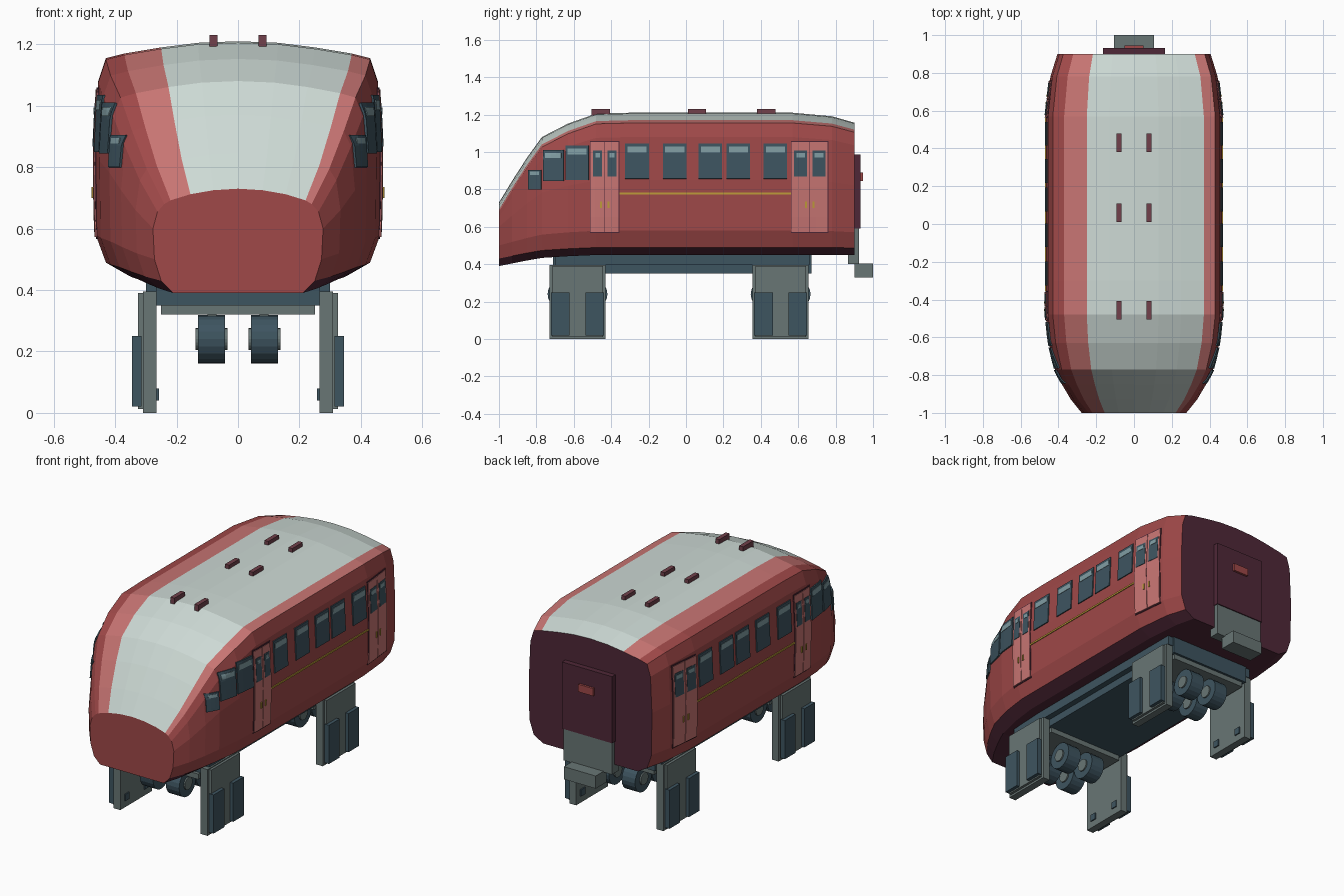
import bpy, bmesh
from mathutils import Vector
from mathutils.bvhtree import BVHTree

cube = bpy.data.objects.get("Cube")
if cube:
    bpy.data.objects.remove(cube)


def material(name, r, g, b):
    lin = [(c / 255) ** 2.2 for c in (r, g, b)] + [1]
    m = bpy.data.materials.new(name)
    m.use_nodes = True
    m.diffuse_color = lin
    m.node_tree.nodes["Principled BSDF"].inputs["Base Color"].default_value = lin
    return m


RED = material("body red", 158, 74, 74)
PINK = material("light red", 198, 116, 114)
WHITE = material("roof white", 204, 217, 212)
PURPLE = material("dark plum", 80, 44, 58)
MAUVE = material("roof mauve", 112, 66, 76)
BLUE = material("slate blue", 64, 85, 96)
GLASS = material("pale glass", 128, 156, 162)
GREY = material("steel grey", 104, 117, 116)
YELLOW = material("yellow trim", 190, 155, 60)


def make_object(name, bm, *mats):
    mesh = bpy.data.meshes.new(name)
    bm.to_mesh(mesh)
    bm.free()
    for m in mats:
        mesh.materials.append(m)
    obj = bpy.data.objects.new(name, mesh)
    bpy.context.collection.objects.link(obj)
    return obj


def mirror_x(obj):
    obj.modifiers.new("mirror", "MIRROR").use_axis = (True, False, False)


def box(name, x, y, z, mat, mirrored=False):
    bm = bmesh.new()
    bmesh.ops.create_cube(bm, size=1)
    for v in bm.verts:
        v.co = [lo + (c + 0.5) * (hi - lo) for c, (lo, hi) in zip(v.co, (x, y, z))]
    obj = make_object(name, bm, mat)
    if mirrored:
        mirror_x(obj)
    return obj


# Body: half cross-sections at the nose tip and amidships, bottom to crown
NOSE = [(.21, .39), (.25, .43), (.272, .5), (.277, .6), (.262, .655),
        (.24, .68), (.22, .692), (.155, .712), (.08, .725), (0, .73)]
MID = [(.36, .45), (.43, .49), (.463, .58), (.466, .85), (.455, 1.08),
       (.43, 1.155), (.37, 1.17), (.25, 1.19), (.13, 1.205), (0, 1.21)]
# y, width blend, height blend, tail width scale, tail height scale
STATIONS = [(-1, 0, 0, 1, 1), (-.93, .3, .24, 1, 1), (-.85, .55, .5, 1, 1),
            (-.77, .75, .73, 1, 1), (-.63, .92, .88, 1, 1), (-.48, 1, .99, 1, 1),
            (-.3, 1, 1, 1, 1), (.57, 1, 1, 1, 1), (.78, 1, 1, .95, .975),
            (.9, 1, 1, .87, .93)]
# Slot for each strip round the section: red, light red, white, plum
STRIPS = [3, 1 - 1, 0, 0, 0, 1, 2, 2, 2, 2, 2, 1, 0, 0, 0, 0, 0, 3, 3]

bm = bmesh.new()
rings = []
for y, fx, fz, sx, sz in STATIONS:
    half = []
    for (nx, nz), (mx, mz) in zip(NOSE, MID):
        z = nz + (mz - nz) * fz
        half.append(((nx + (mx - nx) * fx) * sx, y, .45 + (z - .45) * sz))
    left = [(-x, yy, z) for x, yy, z in reversed(half[:-1])]
    rings.append([bm.verts.new(p) for p in half + left])
count = len(rings[0])
for a, b in zip(rings, rings[1:]):
    for i in range(count):
        j = (i + 1) % count
        face = bm.faces.new((a[i], a[j], b[j], b[i]))
        face.material_index = STRIPS[i]
bm.faces.new(rings[0]).material_index = 0
bm.faces.new(rings[-1]).material_index = 3
bmesh.ops.recalc_face_normals(bm, faces=bm.faces)
skin = BVHTree.FromBMesh(bm)
make_object("body", bm, RED, PINK, WHITE, PURPLE)


def plate(name, y, z, mat, lift):
    """Thin panel that follows the side of the body, on both sides."""
    cols, rows = 3, 6
    bm = bmesh.new()
    grid = []
    for i in range(cols + 1):
        yy = y[0] + (y[1] - y[0]) * i / cols
        line = []
        for k in range(rows + 1):
            zz = z[0] + (z[1] - z[0]) * k / rows
            hit = skin.ray_cast(Vector((2, yy, zz)), Vector((-1, 0, 0)))[0]
            line.append(bm.verts.new((hit.x + lift, yy, zz)))
        grid.append(line)
    for a, b in zip(grid, grid[1:]):
        for k in range(rows):
            bm.faces.new((a[k], b[k], b[k + 1], a[k + 1]))
    obj = make_object(name, bm, mat)
    solid = obj.modifiers.new("thickness", "SOLIDIFY")
    solid.thickness, solid.offset = .008, -1
    mirror_x(obj)


def window(name, y, z, lift):
    plate(name, y, z, BLUE, lift)
    h = z[1] - z[0]
    plate(name + "_highlight", (y[0] + .012, y[1] - .012),
          (z[1] - .26 * h, z[1] - .09 * h), GLASS, lift + .002)


# Side windows
for c in (-.262, -.06, .13, .28, .478):
    window("side_window", (c - .063, c + .063), (.857, 1.045), .006)
window("cab_window_rear", (-.645, -.52), (.85, 1.035), .008)
window("cab_window_front", (-.765, -.655), (.845, 1.01), .009)
window("cab_window_corner", (-.845, -.775), (.8, .905), .009)

# Double doors with frame, leaves, panes and handles
for y0, y1 in ((-.51, -.36), (.565, .757)):
    mid = (y0 + y1) / 2
    plate("door_frame", (y0 - .004, y1 + .004), (.566, 1.06), PURPLE, .004)
    for a, b, side in ((y0, mid - .002, -1), (mid + .002, y1, 1)):
        plate("door_leaf", (a, b), (.572, 1.053), PINK, .007)
        window("door_pane", (a + .013, b - .011), (.868, 1.007), .009)
        h = mid + side * .02
        plate("door_handle", (h - .005, h + .005), (.7, .735), YELLOW, .012)
plate("side_stripe", (-.356, .561), (.773, .783), YELLOW, .005)

# Roof blocks
for y0 in (-.505, .01, .38):
    box("roof_block", (.066, .092), (y0, y0 + .098), (1.17, 1.23), MAUVE, True)

# Rear door and coupler
box("rear_door", (-.165, .165), (.88, .932), (.59, .987), PURPLE)
box("rear_door_handle", (-.05, .05), (.925, .945), (.845, .89), RED)
box("coupler_mount", (-.16, .16), (.865, .926), (.4, .59), GREY)
box("coupler", (-.105, .105), (.9, 1), (.33, .405), GREY)

# Underframe
box("chassis", (-.265, .265), (-.71, .67), (.35, .46), BLUE)
box("chassis_upper", (-.3, .3), (-.7, .66), (.395, .46), BLUE)


def wheel_part(name, x0, x1, y, radius, mat):
    bm = bmesh.new()
    bmesh.ops.create_cone(bm, cap_ends=True, segments=20, radius1=radius,
                          radius2=radius, depth=x1 - x0)
    for v in bm.verts:
        v.co = (v.co.z + (x0 + x1) / 2, v.co.x + y, v.co.y + .24)
    mirror_x(make_object(name, bm, mat))


# Bogies: support legs, pads and wheels
for c in (-.58, .506):
    box("bogie_plate", (-.25, .25), (c - .15, c + .15), (.32, .352), GREY)
    box("leg", (.265, .31), (c - .15, c + .15), (0, .395), GREY, True)
    box("leg_outer_plate", (.3, .325), (c - .135, c + .135), (.012, .39), GREY, True)
    for s in (-1, 1):
        p = c + s * .092
        box("leg_pad", (.315, .345), (p - .05, p + .05), (.02, .25), BLUE, True)
        box("leg_bolt", (.258, .27), (p - .02, p + .02), (.04, .08), BLUE, True)
        w = c + s * .081
        wheel_part("wheel", .042, .13, w, .079, BLUE)
        wheel_part("wheel_hub", .034, .138, w, .036, GREY)
        box("wheel_bracket", (.07, .1), (w - .02, w + .02), (.28, .33), GREY, True)
